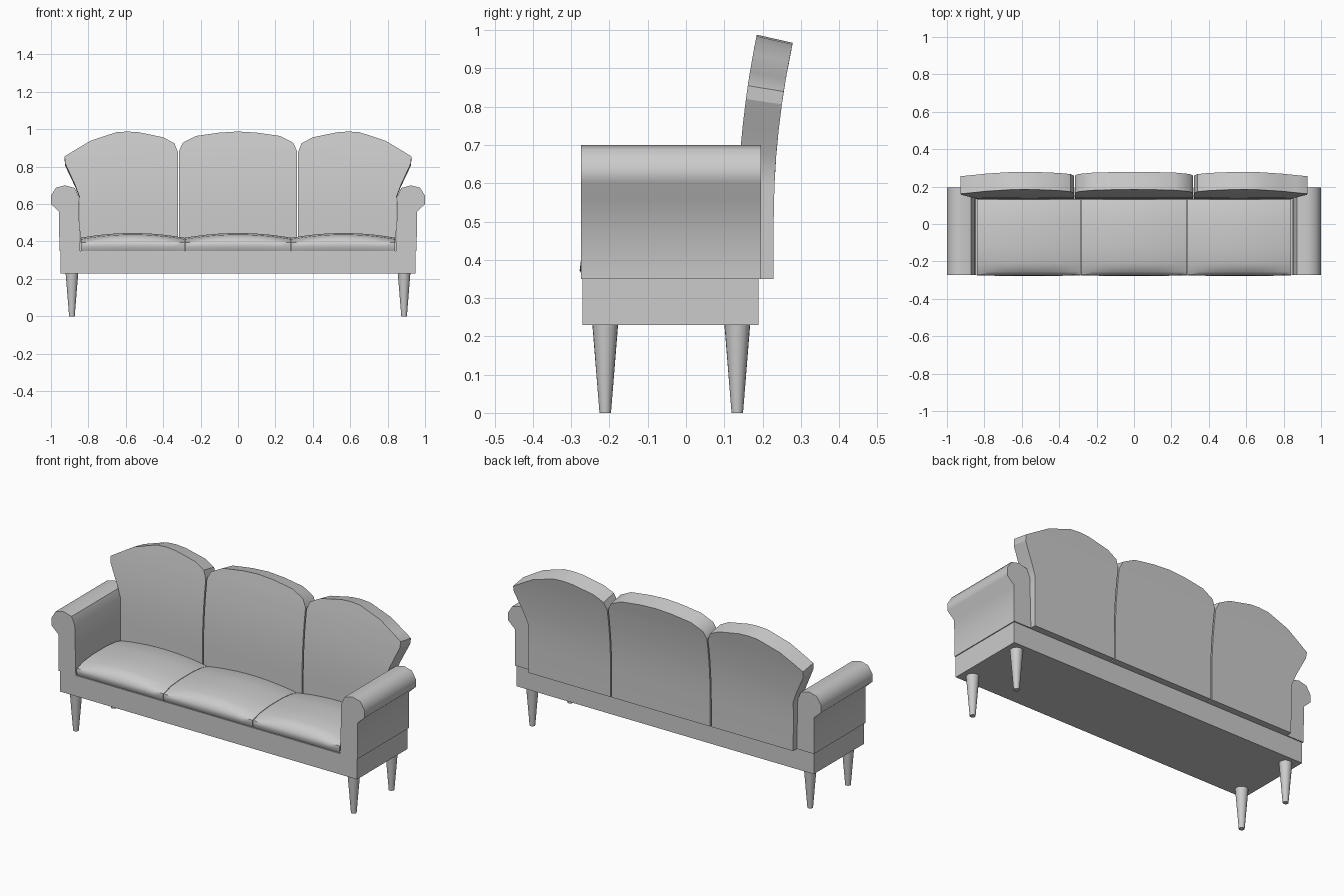
import bpy, bmesh, math
from mathutils import Vector

if "Cube" in bpy.data.objects:
    bpy.data.objects.remove(bpy.data.objects["Cube"])


def finish(bm, name, angle=35):
    bmesh.ops.recalc_face_normals(bm, faces=bm.faces)
    me = bpy.data.meshes.new(name)
    bm.to_mesh(me)
    bm.free()
    me.shade_smooth()
    me.set_sharp_from_angle(angle=math.radians(angle))
    ob = bpy.data.objects.new(name, me)
    bpy.context.collection.objects.link(ob)
    return ob


def extrude_xz(points, y0, y1):
    """Solid from an x/z outline, extruded along y."""
    bm = bmesh.new()
    face = bm.faces.new([bm.verts.new((x, y0, z)) for x, z in points])
    res = bmesh.ops.extrude_face_region(bm, geom=[face])
    verts = [g for g in res["geom"] if isinstance(g, bmesh.types.BMVert)]
    bmesh.ops.translate(bm, vec=(0, y1 - y0, 0), verts=verts)
    return bm


def mirrored(points, side):
    return [(x * side, z) for x, z in points]


def back_panel(points, name):
    """Extruded outline, sliced in rows and curved backwards towards the top."""
    bm = extrude_xz(points, 0.0, 0.094)
    for z in (0.5, 0.6, 0.68, 0.75, 0.82, 0.89):
        geom = bm.verts[:] + bm.edges[:] + bm.faces[:]
        bmesh.ops.bisect_plane(bm, geom=geom, plane_co=Vector((0, 0, z)),
                               plane_no=Vector((0, 0, 1)))
    for v in bm.verts:
        t = max(0.0, v.co.z - 0.5)
        slope = 0.42 * t
        depth = v.co.y
        v.co.y = 0.135 + 0.21 * t * t + depth
        v.co.z -= slope * depth * 1.1
    finish(bm, name, 40)


def cushion(x0, x1, name):
    """Crowned seat pad lofted from y/z profiles across x."""
    bm = bmesh.new()
    rings = []
    n = 10
    for i in range(n + 1):
        u = 2 * i / n - 1
        crown = 1 - u * u
        top = 0.420 + 0.025 * crown
        prof = [(-0.262, 0.346), (-0.275 - 0.003 * crown, 0.372),
                (-0.272 - 0.003 * crown, 0.395), (-0.255, top - 0.022),
                (-0.21, top - 0.008), (-0.12, top), (0.0, top),
                (0.08, top - 0.008), (0.13, top - 0.02), (0.15, 0.346)]
        x = (x0 + x1) / 2 + u * (x1 - x0) / 2
        rings.append([bm.verts.new((x, y, z)) for y, z in prof])
    for a, b in zip(rings, rings[1:]):
        for k in range(len(a)):
            j = (k + 1) % len(a)
            bm.faces.new((a[k], a[j], b[j], b[k]))
    bm.faces.new(rings[0])
    bm.faces.new(rings[-1])
    finish(bm, name, 45)


# Base sections
for x0, x1, name in ((-0.95, -0.318, "base_left"), (-0.318, 0.318, "base_middle"),
                     (0.318, 0.95, "base_right")):
    finish(extrude_xz([(x0, 0.23), (x1, 0.23), (x1, 0.35), (x0, 0.35)], -0.27, 0.19), name)

# Seat cushions
cushion(-0.84, -0.287, "seat_cushion_left")
cushion(-0.284, 0.284, "seat_cushion_middle")
cushion(0.287, 0.84, "seat_cushion_right")

# Outlines of backs and scroll arms
side_back = [(0.322, 0.35), (0.845, 0.35), (0.848, 0.64), (0.87, 0.70), (0.925, 0.82),
             (0.927, 0.855), (0.87, 0.89), (0.79, 0.938), (0.70, 0.968), (0.65, 0.984),
             (0.59, 0.988), (0.53, 0.984), (0.40, 0.957), (0.34, 0.925), (0.322, 0.88)]
half_back = [(0.315, 0.35), (0.315, 0.885), (0.295, 0.928), (0.225, 0.964),
             (0.10, 0.982)]
middle_back = half_back + [(0, 0.988)] + mirrored(half_back, -1)[::-1]
arm = [(0.845, 0.35), (0.955, 0.35), (0.957, 0.56), (1.0, 0.60), (1.0, 0.645),
       (0.973, 0.688), (0.925, 0.70), (0.872, 0.686), (0.852, 0.64)]

back_panel(middle_back, "back_middle")
for side, label in ((-1, "left"), (1, "right")):
    back_panel(mirrored(side_back, side), "back_" + label)
    finish(extrude_xz(mirrored(arm, side), -0.274, 0.196), "arm_" + label, 50)
    # Tapered legs
    for y, end in ((-0.211, "front"), (0.134, "rear")):
        bm = bmesh.new()
        bmesh.ops.create_cone(bm, cap_ends=True, segments=20, radius1=0.015,
                              radius2=0.034, depth=0.235)
        bmesh.ops.translate(bm, vec=(side * 0.888, y, 0.1175), verts=bm.verts)
        finish(bm, f"{end}_leg_{label}")
